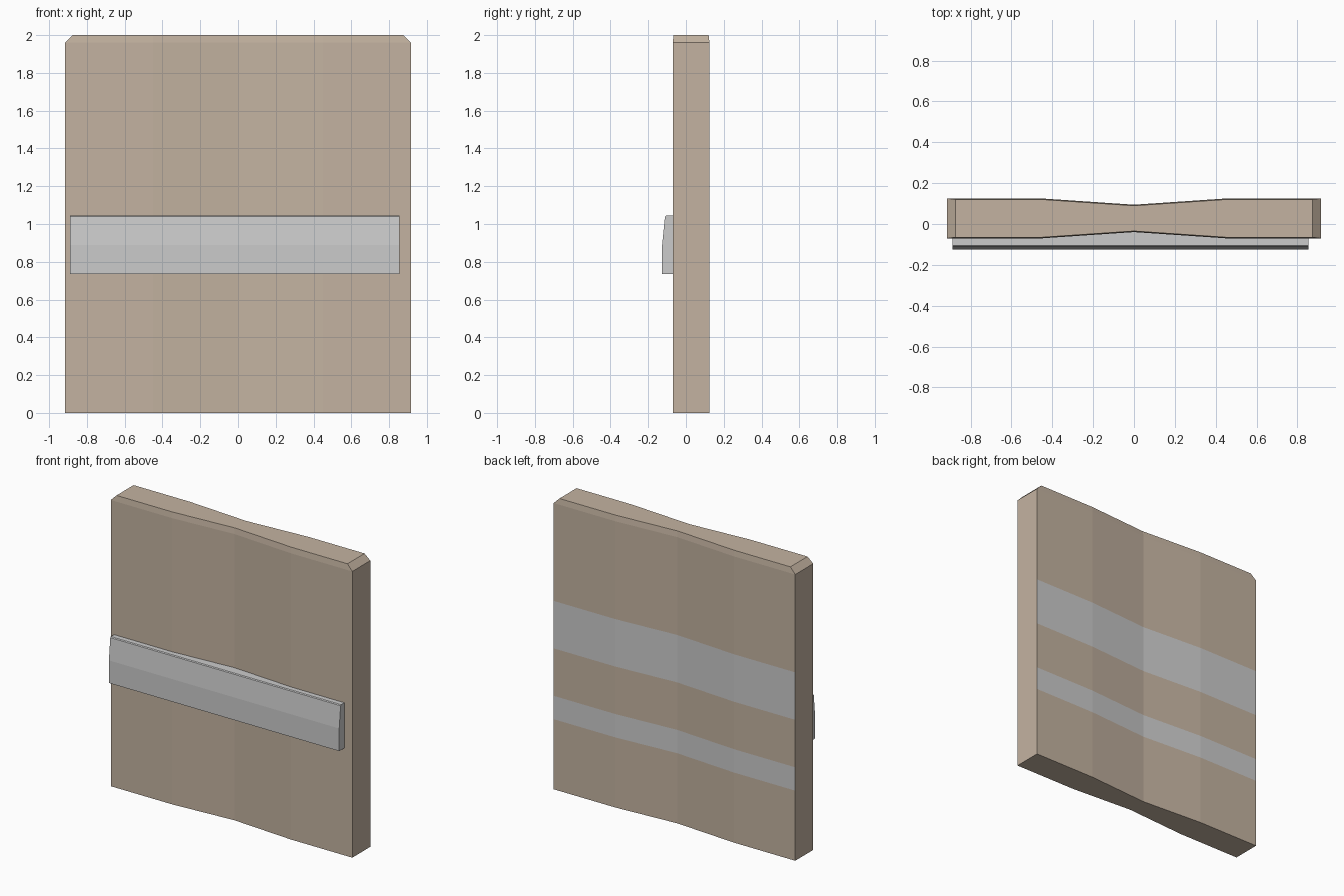
import bpy, bmesh

if "Cube" in bpy.data.objects:
    bpy.data.objects.remove(bpy.data.objects["Cube"])


def material(name, color):
    m = bpy.data.materials.new(name)
    m.diffuse_color = (*color, 1)
    m.use_nodes = True
    m.node_tree.nodes["Principled BSDF"].inputs["Base Color"].default_value = m.diffuse_color
    return m


def finish(bm, name, mats=()):
    bmesh.ops.recalc_face_normals(bm, faces=bm.faces)
    me = bpy.data.meshes.new(name)
    bm.to_mesh(me)
    bm.free()
    for m in mats:
        me.materials.append(m)
    ob = bpy.data.objects.new(name, me)
    bpy.context.collection.objects.link(ob)
    return ob


wood = material("wood", (0.55, 0.45, 0.355))
grey = material("grey", (0.7, 0.7, 0.7))

# Door panel: pinched outline stacked in rings, top ring drawn in for the chamfer
COLUMNS = [(-0.915, 0.0975), (-0.45, 0.0975), (0, 0.067), (0.45, 0.0975), (0.915, 0.0975)]
MID_Y = 0.0275
LEVELS = [0, 0.48, 0.64, 0.965, 1.29, 1.96, 2.0]
STRIPES = (1, 3)          # level bands painted grey on the back
n = len(COLUMNS)

bm = bmesh.new()
rings = []
for z in LEVELS:
    top = z == LEVELS[-1]
    sx, inset = (0.875 / 0.915, 0.005) if top else (1, 0)
    xs = [x * sx if abs(x) > 0.9 else x for x, _ in COLUMNS]
    front = [bm.verts.new((x, MID_Y - h + inset, z)) for x, (_, h) in zip(xs, COLUMNS)]
    back = [bm.verts.new((x, MID_Y + h - inset, z)) for x, (_, h) in zip(xs, COLUMNS)]
    rings.append(front + back[::-1])

for band, (lo, hi) in enumerate(zip(rings, rings[1:])):
    for i in range(2 * n):
        j = (i + 1) % (2 * n)
        f = bm.faces.new((lo[i], lo[j], hi[j], hi[i]))
        if band in STRIPES and n <= i < 2 * n - 1:
            f.material_index = 1

# Bottom and top caps
for ring in (rings[0], rings[-1]):
    for i in range(n - 1):
        bm.faces.new((ring[i], ring[i + 1], ring[-2 - i], ring[-1 - i]))
finish(bm, "door_panel", (wood, grey))

# Front crossbar: side profile (y, z) extruded along x, back buried in the pinch
PROFILE = [(-0.035, 0.735), (-0.126, 0.735), (-0.126, 0.89),
           (-0.111, 1.04), (-0.105, 1.045), (-0.035, 1.045)]
bm = bmesh.new()
face = bm.faces.new([bm.verts.new((-0.89, y, z)) for y, z in PROFILE])
ext = bmesh.ops.extrude_face_region(bm, geom=[face])
bmesh.ops.translate(bm, vec=(1.745, 0, 0),
                    verts=[g for g in ext["geom"] if isinstance(g, bmesh.types.BMVert)])
finish(bm, "front_crossbar", (grey,))
